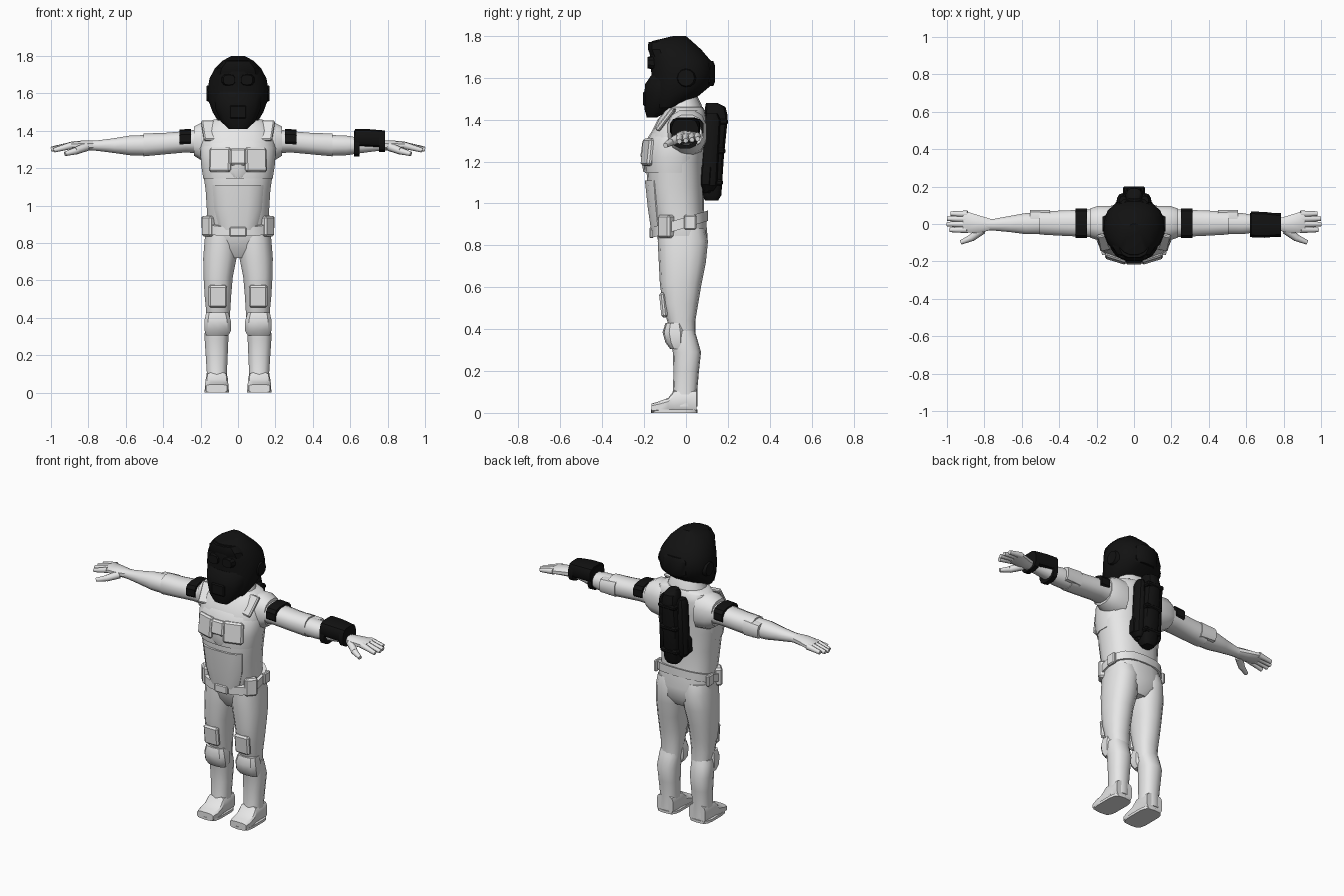
import bpy, bmesh, math
from mathutils import Vector, Matrix


def material(name, value):
    m = bpy.data.materials.new(name)
    m.diffuse_color = (value, value, value, 1)
    return m


WHITE = material("suit_white", 0.8)
BLACK = material("gear_black", 0.006)


def finish(name, bm, mat, mirror=False, angle=35):
    bmesh.ops.recalc_face_normals(bm, faces=bm.faces)
    me = bpy.data.meshes.new(name)
    bm.to_mesh(me)
    bm.free()
    me.materials.append(mat)
    me.shade_smooth()
    me.set_sharp_from_angle(angle=math.radians(angle))
    ob = bpy.data.objects.new(name, me)
    bpy.context.collection.objects.link(ob)
    if mirror:
        mod = ob.modifiers.new("mirror", 'MIRROR')
        mod.use_mirror_merge = False
    return ob


def loft(name, axis, rows, mat, mirror=False, n=14, power=2.4, shear=0.0, angle=35):
    """Rows are (t, u_min, u_max, v_min, v_max): rounded cross-sections along an axis."""
    bm = bmesh.new()
    rings = []
    for t, u0, u1, v0, v1 in rows:
        ring = []
        for i in range(n):
            a = 2 * math.pi * (i + 0.5) / n
            c, s = math.cos(a), math.sin(a)
            u = (u0 + u1) / 2 + (u1 - u0) / 2 * math.copysign(abs(c) ** (2 / power), c)
            v = (v0 + v1) / 2 + (v1 - v0) / 2 * math.copysign(abs(s) ** (2 / power), s)
            p = {'z': (u, v, t + shear * v), 'x': (t, u, v), 'y': (u, t, v)}[axis]
            ring.append(bm.verts.new(p))
        rings.append(ring)
    for a, b in zip(rings, rings[1:]):
        for i in range(n):
            j = (i + 1) % n
            bm.faces.new((a[i], a[j], b[j], b[i]))
    bm.faces.new(rings[0])
    bm.faces.new(rings[-1])
    return finish(name, bm, mat, mirror, angle)


def box(name, loc, size, mat, rot=(0, 0, 0), mirror=False, bevel=0.01):
    bm = bmesh.new()
    bmesh.ops.create_cube(bm, size=1)
    bmesh.ops.scale(bm, vec=size, verts=bm.verts)
    if bevel:
        bmesh.ops.bevel(bm, geom=bm.edges[:], offset=bevel, segments=1, affect='EDGES')
    r = Matrix.Identity(4)
    for ang, ax in zip(rot, 'XYZ'):
        r = Matrix.Rotation(math.radians(ang), 4, ax) @ r
    bmesh.ops.transform(bm, matrix=Matrix.Translation(loc) @ r, verts=bm.verts)
    return finish(name, bm, mat, mirror, 30)


def rod(name, p0, p1, r0, r1, mat, mirror=False, n=8):
    p0, p1 = Vector(p0), Vector(p1)
    d = p1 - p0
    bm = bmesh.new()
    bmesh.ops.create_cone(bm, cap_ends=True, segments=n, radius1=r0, radius2=r1, depth=d.length)
    m = Matrix.Translation((p0 + p1) / 2) @ d.to_track_quat('Z', 'Y').to_matrix().to_4x4()
    bmesh.ops.transform(bm, matrix=m, verts=bm.verts)
    return finish(name, bm, mat, mirror, 45)


# Torso and neck
loft("torso", 'z', [
    (0.88, -.165, .165, -.145, .095), (0.97, -.168, .168, -.17, .085),
    (1.08, -.175, .175, -.185, .085), (1.20, -.192, .192, -.19, .085),
    (1.32, -.205, .205, -.175, .095), (1.40, -.19, .19, -.135, .10),
    (1.445, -.165, .165, -.10, .09), (1.46, -.13, .13, -.09, .08)],
    WHITE, n=18, power=2.5)
loft("collar", 'z', [(1.42, -.135, .135, -.12, .085), (1.47, -.115, .115, -.10, .075),
                     (1.51, -.105, .105, -.09, .055)], WHITE, n=14, power=2.2)

# Chest armour, shoulder straps and belly panel
loft("chest_armour", 'z', [
    (1.145, -.188, .188, -.196, .075), (1.22, -.2, .2, -.202, .08),
    (1.31, -.205, .205, -.185, .085), (1.35, -.19, .19, -.16, .08)], WHITE, n=18, power=2.4)
box("shoulder_strap", (.155, -.095, 1.40), (.07, .022, .13), WHITE, (-38, 0, -12), True, .006)
box("pec_plate", (.095, -.182, 1.245), (.12, .03, .13), WHITE, (-6, 0, 17), True)
box("chest_unit", (0, -.198, 1.26), (.09, .03, .09), WHITE, (-8, 0, 0))
loft("chest_nozzle", 'z', [(1.15, -.02, .02, -.205, -.17), (1.18, -.05, .05, -.21, -.17),
                           (1.225, -.045, .045, -.212, -.17)], WHITE, n=8)
loft("belly_panel", 'z', [(.87, -.10, .10, -.168, -.05), (.98, -.13, .13, -.184, -.05),
                          (1.11, -.14, .14, -.198, -.05)], WHITE, n=12, power=3)

# Shoulder caps around the arm openings
loft("shoulder_cap", 'x', [(.12, -.10, .10, 1.22, 1.45), (.19, -.09, .10, 1.235, 1.45),
                           (.235, -.075, .085, 1.265, 1.425)], WHITE, True, n=12)

# Pelvis, belt and pouches
loft("pelvis", 'z', [(.72, -.07, .07, -.09, .07), (.77, -.155, .155, -.12, .10),
                     (.84, -.178, .178, -.14, .105), (.92, -.172, .172, -.145, .098)],
     WHITE, n=16, power=2.5)
loft("belt", 'z', [(.885, -.185, .185, -.165, .105), (.935, -.185, .185, -.165, .105)],
     WHITE, n=18, power=2.6, shear=.30)
box("belt_buckle", (0, -.165, .86), (.09, .02, .05), WHITE, bevel=.005)
box("front_pouch", (.155, -.095, .89), (.075, .05, .11), WHITE, (0, 0, 48), True)
box("side_clip", (.183, .02, .91), (.022, .06, .07), WHITE, (0, 0, 0), True, .006)

# Legs
loft("trouser_leg", 'z', [
    (.36, .045, .165, -.07, .045), (.44, .04, .172, -.09, .045),
    (.52, .035, .18, -.112, .058), (.62, .026, .186, -.125, .075),
    (.72, .006, .188, -.13, .095), (.82, .002, .18, -.135, .105),
    (.88, .01, .172, -.13, .09)], WHITE, True, n=14)
box("thigh_plate", (.108, -.108, .515), (.10, .03, .12), WHITE, (6, 0, 0), True)
loft("boot_shaft", 'z', [
    (.03, .056, .172, -.075, .055), (.11, .058, .168, -.062, .054),
    (.20, .054, .174, -.06, .062), (.29, .05, .18, -.063, .072),
    (.36, .046, .178, -.078, .052), (.39, .044, .174, -.07, .042)], WHITE, True, n=14)
loft("knee_pad", 'z', [
    (.305, .05, .172, -.075, -.01), (.335, .034, .182, -.098, 0),
    (.385, .036, .182, -.112, .005), (.43, .05, .172, -.098, -.01)], WHITE, True, n=10, power=3)
loft("foot", 'y', [
    (-.165, .058, .172, .0, .045), (-.13, .05, .178, 0, .055), (-.085, .052, .176, 0, .072),
    (-.055, .054, .172, 0, .11), (.05, .056, .17, 0, .11)], WHITE, True, n=12, power=4)
loft("boot_sole", 'z', [(0, .046, .181, -.168, .056), (.016, .046, .181, -.168, .056)],
     WHITE, True, n=14, power=4)

# Arms
loft("upper_sleeve", 'x', [
    (.18, -.075, .085, 1.275, 1.415), (.28, -.07, .078, 1.283, 1.40),
    (.40, -.064, .073, 1.272, 1.39), (.505, -.058, .07, 1.262, 1.388)], WHITE, True, n=12)
loft("elbow_patch", 'x', [(.45, -.02, .076, 1.275, 1.38), (.555, -.01, .077, 1.28, 1.372)],
     WHITE, True, n=10, power=3)
loft("forearm", 'x', [
    (.48, -.055, .065, 1.265, 1.38), (.58, -.056, .06, 1.268, 1.376),
    (.66, -.045, .045, 1.28, 1.362), (.75, -.036, .028, 1.292, 1.35),
    (.79, -.036, .03, 1.295, 1.348)], WHITE, True, n=12, power=2.2)

# Hands: palm, four fingers and thumb
loft("palm", 'x', [
    (.77, -.035, .03, 1.295, 1.348), (.83, -.05, .048, 1.297, 1.348),
    (.89, -.048, .068, 1.30, 1.343), (.915, -.042, .07, 1.302, 1.335)], WHITE, True, n=10)
for i, (y, tip) in enumerate([(-.03, .985), (-.001, 1.0), (.027, .998), (.053, .98)]):
    rod("finger_%d" % i, (.89, y, 1.322), (tip, y * 1.05, 1.296 + .004 * i), .019, .012, WHITE, True)
rod("thumb_base", (.81, -.03, 1.315), (.87, -.075, 1.292), .024, .02, WHITE, True)
rod("thumb_tip", (.86, -.07, 1.295), (.925, -.098, 1.277), .02, .012, WHITE, True)

# Black arm bands and the wrist unit on one side
loft("arm_band", 'x', [(.25, -.078, .086, 1.31, 1.412), (.312, -.078, .086, 1.31, 1.408)],
     BLACK, True, n=12, power=3)
for x, name in ((.635, "wrist_strap_inner"), (.77, "wrist_strap_outer")):
    low = 1.262 if x < .7 else 1.285
    loft(name, 'x', [(x - .015, -.07, .06, low, 1.405), (x + .015, -.07, .06, low, 1.40)],
         BLACK, n=12, power=3)
loft("wrist_unit", 'x', [(.625, -.072, .068, 1.315, 1.412), (.70, -.075, .066, 1.315, 1.41),
                         (.785, -.066, .055, 1.31, 1.403)], BLACK, n=12, power=3.5)

# Helmet shell with its visor, jaw and ear pieces
loft("helmet_shell", 'z', [
    (1.455, -.11, .11, -.15, -.04), (1.50, -.138, .138, -.165, .045),
    (1.56, -.16, .16, -.17, .118), (1.62, -.165, .165, -.168, .132),
    (1.68, -.155, .155, -.172, .122), (1.735, -.125, .125, -.178, .075),
    (1.775, -.085, .085, -.165, .03), (1.80, -.035, .035, -.06, 0)],
    BLACK, n=16, power=2.3)
loft("jaw_guard", 'z', [
    (1.41, -.05, .05, -.188, -.14), (1.45, -.095, .095, -.20, -.06),
    (1.52, -.125, .125, -.202, 0), (1.57, -.13, .13, -.198, 0),
    (1.61, -.125, .125, -.17, 0)], BLACK, n=12, power=2.3)
loft("brow_rim", 'z', [(1.70, -.125, .125, -.168, .0), (1.735, -.115, .115, -.184, .0),
                       (1.77, -.08, .08, -.182, -.02)], BLACK, n=12, power=2.6)
loft("goggle", 'y', [(-.183, .015, .08, 1.645, 1.70), (-.13, .01, .095, 1.635, 1.71)],
     BLACK, True, n=10, power=2.6)
box("mouth_vent", (0, -.195, 1.50), (.09, .02, .07), BLACK, bevel=.006)
rod("ear_disc", (.13, 0, 1.60), (.168, 0, 1.60), .055, .04, BLACK, True, 12)
loft("rear_pad", 'z', [(1.56, -.06, .06, .05, .13), (1.58, -.08, .08, .05, .138),
                       (1.66, -.08, .08, .05, .138), (1.68, -.06, .06, .05, .13)],
     BLACK, n=10, power=3)

# Backpack: core column, side tanks and lower housing
loft("pack_core", 'z', [
    (1.015, -.035, .035, .09, .155), (1.04, -.05, .05, .075, .17),
    (1.22, -.055, .055, .075, .182), (1.40, -.05, .05, .085, .20),
    (1.42, -.045, .045, .085, .20), (1.46, -.042, .042, .09, .19),
    (1.48, -.03, .03, .095, .15)], BLACK, n=12, power=3)
loft("side_tank", 'z', [
    (1.06, .04, .075, .085, .13), (1.085, .03, .095, .068, .148),
    (1.40, .03, .092, .085, .165), (1.43, .038, .078, .095, .15)], BLACK, True, n=10, power=2.2)
loft("pack_housing", 'z', [(1.05, -.06, .06, .07, .12), (1.09, -.10, .10, .05, .135),
                           (1.17, -.10, .10, .055, .14), (1.20, -.08, .08, .07, .13)],
     BLACK, n=12, power=3)
for z, y in ((1.10, .172), (1.25, .183), (1.39, .196)):
    box("pack_rib", (0, y - .02, z), (.12, .05, .028), BLACK, bevel=.008)
